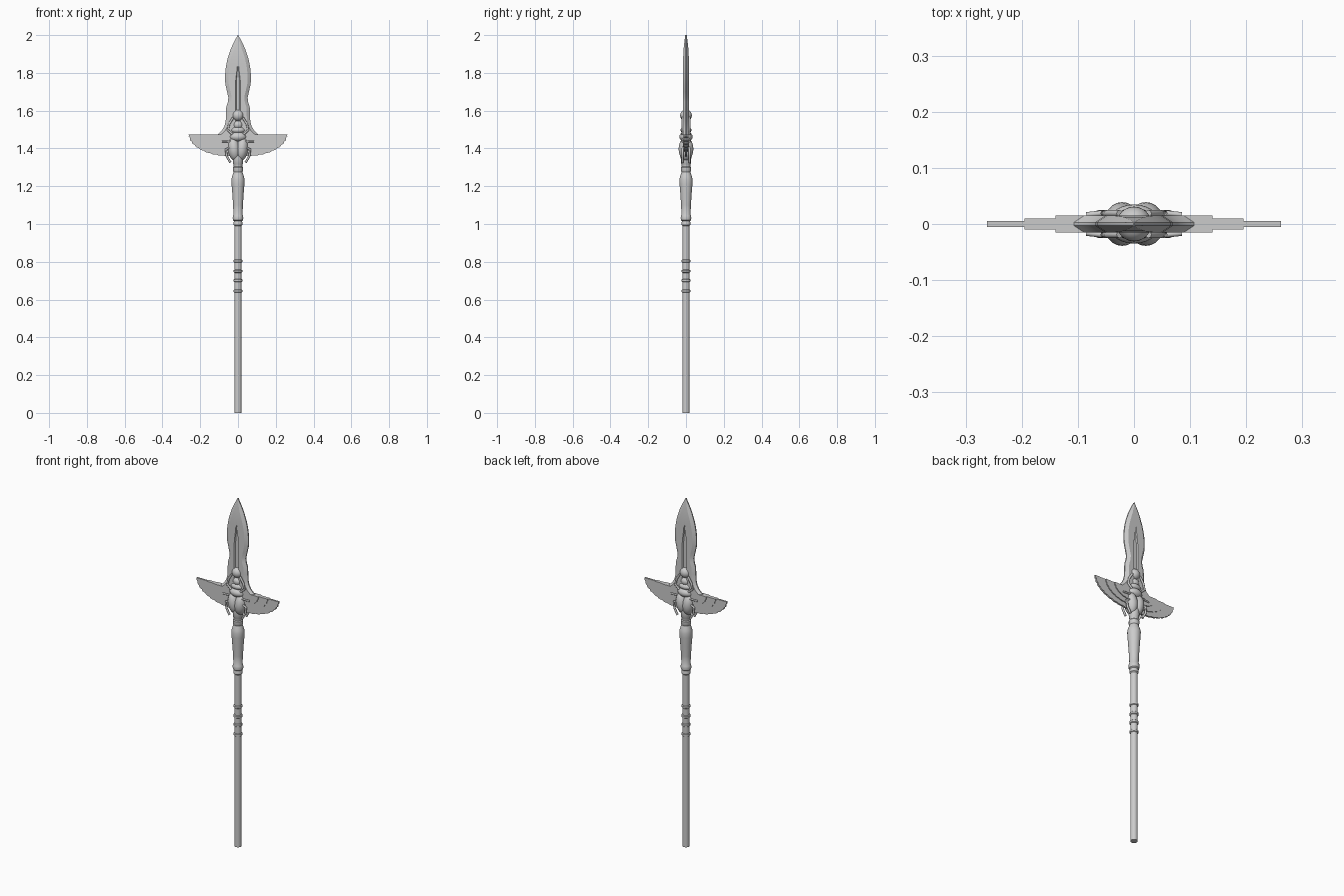
import bpy, bmesh, math
from mathutils import Vector

if "Cube" in bpy.data.objects:
    bpy.data.objects.remove(bpy.data.objects["Cube"])


def finish(name, bm, smooth=None):
    bmesh.ops.remove_doubles(bm, verts=bm.verts, dist=0.00005)
    bmesh.ops.recalc_face_normals(bm, faces=bm.faces)
    me = bpy.data.meshes.new(name)
    bm.to_mesh(me)
    bm.free()
    ob = bpy.data.objects.new(name, me)
    bpy.context.collection.objects.link(ob)
    if smooth:
        bpy.ops.object.select_all(action='DESELECT')
        ob.select_set(True)
        bpy.context.view_layer.objects.active = ob
        bpy.ops.object.shade_smooth_by_angle(angle=math.radians(smooth))
    return ob


def lathe(name, profile, sides=24):
    """Turn (radius, z) pairs about the z axis and cap both ends."""
    bm = bmesh.new()
    rings = [[bm.verts.new((r * math.cos(math.tau * i / sides),
                            r * math.sin(math.tau * i / sides), z))
              for i in range(sides)] for r, z in profile]
    for a, b in zip(rings, rings[1:]):
        for i in range(sides):
            j = (i + 1) % sides
            bm.faces.new((a[i], a[j], b[j], b[i]))
    bm.faces.new(rings[0])
    bm.faces.new(rings[-1])
    return finish(name, bm, 35)


def ellipsoid(name, loc, radii, tilt=0):
    bm = bmesh.new()
    bmesh.ops.create_uvsphere(bm, u_segments=24, v_segments=14, radius=1)
    bmesh.ops.scale(bm, vec=radii, verts=bm.verts)
    ob = finish(name, bm, 40)
    ob.location = loc
    ob.rotation_euler.y = tilt
    return ob


def plate(name, outline, half):
    """Flat plate in the xz plane, from y = -half to +half."""
    bm = bmesh.new()
    f = bm.faces.new([bm.verts.new((x, -half, z)) for x, z in outline])
    ext = bmesh.ops.extrude_face_region(bm, geom=[f])
    verts = [v for v in ext['geom'] if isinstance(v, bmesh.types.BMVert)]
    bmesh.ops.translate(bm, vec=(0, 2 * half, 0), verts=verts)
    return finish(name, bm)


def limb(name, pts, radius):
    cu = bpy.data.curves.new(name, 'CURVE')
    cu.dimensions = '3D'
    cu.bevel_depth = radius
    cu.bevel_resolution = 2
    cu.use_fill_caps = True
    sp = cu.splines.new('POLY')
    sp.points.add(len(pts) - 1)
    for p, co in zip(sp.points, pts):
        p.co = (*co, 1)
    ob = bpy.data.objects.new(name, cu)
    bpy.context.collection.objects.link(ob)


# Shaft, grip rings and turned socket
lathe("shaft", [(0.019, 0), (0.019, 1.02)])
for z in (0.645, 0.70, 0.75, 0.805):
    lathe("shaft_ring", [(0.018, z - 0.009), (0.023, z - 0.005),
                         (0.023, z + 0.005), (0.018, z + 0.009)])
lathe("socket", [(0.019, 0.99), (0.023, 0.995), (0.023, 1.01), (0.021, 1.015),
                 (0.027, 1.02), (0.028, 1.03), (0.027, 1.045), (0.024, 1.05),
                 (0.026, 1.10), (0.030, 1.16), (0.034, 1.21), (0.035, 1.235),
                 (0.032, 1.25), (0.027, 1.265), (0.022, 1.28)])
lathe("neck", [(0.021, 1.27), (0.027, 1.282), (0.027, 1.30), (0.023, 1.305),
               (0.023, 1.315), (0.026, 1.32), (0.028, 1.35), (0.026, 1.40)])

# Blade: bevelled edge, flat cheeks and a tapering groove
rows = [(2.0, 0.001), (1.97, 0.018), (1.93, 0.037), (1.88, 0.054), (1.85, 0.061),
        (1.82, 0.066), (1.78, 0.069), (1.74, 0.067), (1.70, 0.058), (1.67, 0.051),
        (1.645, 0.054), (1.62, 0.062), (1.58, 0.064), (1.545, 0.065),
        (1.52, 0.071), (1.50, 0.082), (1.485, 0.096), (1.475, 0.107)]
bm = bmesh.new()
loops = []
for z, w in rows:
    inner = max(w - 0.018, w * 0.4)
    groove = min(0.013, max(0.0, (1.85 - z) * 0.13))
    t = 0.004 + 0.011 * min(1, (2.0 - z) / 0.09)
    floor = t - 0.006 if groove > 0 else t
    half = [(w, 0.003), (inner, t), (max(groove, 0.002) + 0.001, t),
            (max(groove, 0.002) * 0.7, floor)]
    side = half + [(-x, y) for x, y in reversed(half)]
    ring = side + [(x, -y) for x, y in reversed(side)]
    loops.append([bm.verts.new((x, y, z)) for x, y in ring])
for a, b in zip(loops, loops[1:]):
    n = len(a)
    for i in range(n):
        bm.faces.new((a[i], a[(i + 1) % n], b[(i + 1) % n], b[i]))
bm.faces.new(loops[0])
bm.faces.new(loops[-1])
finish("blade", bm, 20)

# Wings: three stacked layers of feathers, shorter layers thicker
for name, tip, low, half, lobes in (("wing_long_feathers", 0.262, 1.358, 0.005, 9),
                                    ("wing_middle_feathers", 0.195, 1.382, 0.010, 7),
                                    ("wing_short_feathers", 0.140, 1.407, 0.015, 5)):
    right = []
    n = lobes * 4
    for i in range(n + 1):
        a = math.pi / 2 * i / n
        k = 1 - 0.025 * (1 - abs(math.sin(math.pi * lobes * i / n)))
        k = 1 if i == 0 else k
        right.append((0.04 + (tip - 0.04) * math.cos(a) * k,
                      1.475 - (1.475 - low) * math.sin(a) * k))
    plate(name, right + [(-x, z) for x, z in reversed(right)], half)

# Beetle: sun ball, head, thorax and wing cases, showing on both faces
ellipsoid("sun_ball", (0, 0, 1.575), (0.031, 0.031, 0.031))
ellipsoid("beetle_head", (0, 0, 1.525), (0.027, 0.025, 0.024))
ellipsoid("beetle_brow", (0, 0, 1.497), (0.040, 0.029, 0.020))
ellipsoid("beetle_thorax", (0, 0, 1.462), (0.047, 0.035, 0.027))
for s in (1, -1):
    ellipsoid("wing_case", (s * 0.021, 0, 1.397), (0.033, 0.039, 0.062), s * 0.12)
    for f in (1, -1):
        y = f * 0.019
        limb("front_leg", [(s * 0.03, y, 1.475), (s * 0.054, y, 1.497),
                           (s * 0.047, y, 1.53), (s * 0.026, y, 1.563)], 0.006)
        limb("middle_leg", [(s * 0.03, y, 1.44), (s * 0.06, y, 1.437),
                            (s * 0.085, y * 0.85, 1.437)], 0.005)
        limb("rear_leg", [(s * 0.035, y, 1.41), (s * 0.064, y, 1.395),
                          (s * 0.060, y, 1.36), (s * 0.040, y, 1.325)], 0.006)
